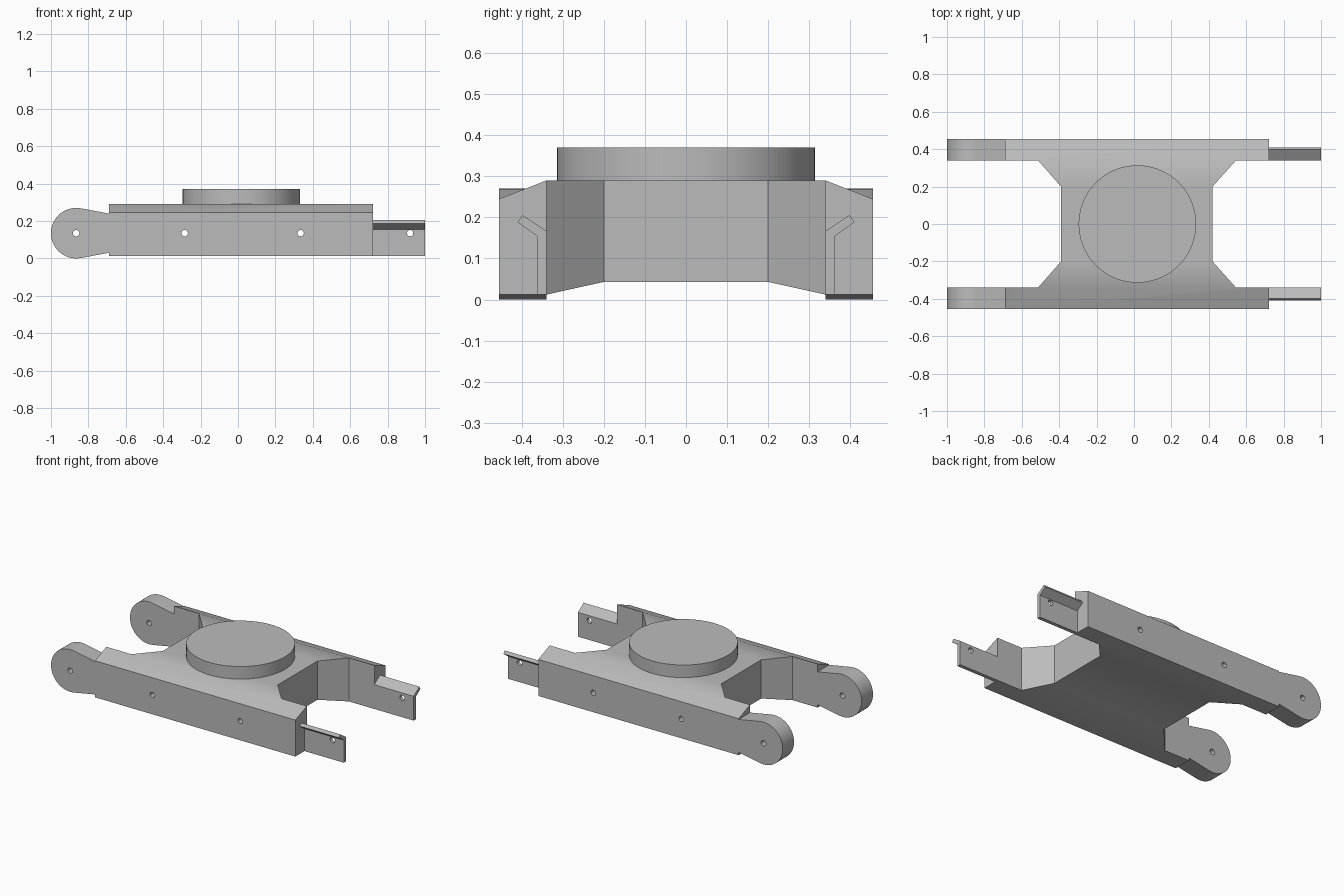
import bpy, bmesh, math
from mathutils import Vector

cube = bpy.data.objects.get("Cube")
if cube:
    bpy.data.objects.remove(cube, do_unlink=True)

grey = bpy.data.materials.new("plain grey")
grey.use_nodes = True
grey.diffuse_color = (0.5, 0.5, 0.5, 1)
grey.node_tree.nodes["Principled BSDF"].inputs["Base Color"].default_value = (0.5, 0.5, 0.5, 1)

MAP = {
    "X": lambda a, b, d: Vector((d, a, b)),
    "Y": lambda a, b, d: Vector((a, d, b)),
    "Z": lambda a, b, d: Vector((a, b, d)),
}


def prism(name, outline, axis, start, end):
    """Extrude a 2D outline along an axis from start to end."""
    bm = bmesh.new()
    face = bm.faces.new([bm.verts.new(MAP[axis](a, b, start)) for a, b in outline])
    grown = bmesh.ops.extrude_face_region(bm, geom=[face])["geom"]
    bmesh.ops.translate(bm, verts=[v for v in grown if isinstance(v, bmesh.types.BMVert)],
                        vec=MAP[axis](0, 0, end - start))
    bmesh.ops.recalc_face_normals(bm, faces=bm.faces)
    mesh = bpy.data.meshes.new(name)
    bm.to_mesh(mesh)
    bm.free()
    mesh.materials.append(grey)
    obj = bpy.data.objects.new(name, mesh)
    bpy.context.collection.objects.link(obj)
    return obj


def arc(cx, cy, r, first, last, steps):
    angles = [math.radians(first + (last - first) * i / steps) for i in range(steps + 1)]
    return [(cx + r * math.cos(t), cy + r * math.sin(t)) for t in angles]


def circle(cx, cy, r, steps):
    return arc(cx, cy, r, 0, 360, steps)[:-1]


def select(obj):
    bpy.ops.object.select_all(action="DESELECT")
    obj.select_set(True)
    bpy.context.view_layer.objects.active = obj


def cut(obj, cutter):
    """Subtract the cutter from the part, then discard it."""
    mod = obj.modifiers.new("cut", "BOOLEAN")
    mod.operation = "DIFFERENCE"
    mod.solver = "EXACT"
    mod.object = cutter
    select(obj)
    bpy.ops.object.modifier_apply(modifier=mod.name)
    bpy.data.objects.remove(cutter, do_unlink=True)


def drill(obj, x):
    cut(obj, prism("hole_cutter", circle(x, HOLE_Z, 0.017, 20), "Y", -0.6, 0.6))


INNER, OUTER, HOLE_Z = 0.34, 0.455, 0.135
BACK, FRONT = -0.69, 0.723

# Main body: sloped cross-section, notched at both ends into an H shape
half = [(0.2, 0.043), (INNER, 0.012), (OUTER, 0.012), (OUTER, 0.245), (INNER, 0.29), (0.2, 0.29)]
body = prism("body", half + [(-y, z) for y, z in reversed(half)], "X", BACK, FRONT)
for waist, flare, beyond in ((0.42, 0.545, 0.9), (-0.39, -0.513, -0.9)):
    side = [(waist, 0.2), (flare, INNER), (beyond, INNER)]
    cut(body, prism("notch_cutter", side + [(x, -y) for x, y in reversed(side)], "Z", -0.2, 0.6))
for x in (-0.285, 0.335):
    drill(body, x)
parts = [body]

# Round turntable on top
parts.append(prism("turntable", circle(0.018, 0, 0.314, 72), "Z", 0.285, 0.37))

# Rounded lugs on one end and lipped tabs on the other
lug_outline = [(BACK, 0.24)] + arc(-0.865, HOLE_Z, 0.135, 79.5, 280.5, 36) + [(BACK, 0.03)]
tab_outline = [(INNER, 0.012), (0.363, 0.012), (0.363, 0.155),
               (0.41, 0.188), (0.398, 0.206), (INNER, 0.167)]
for label, s in (("front", -1), ("rear", 1)):
    lug = prism(label + "_lug", lug_outline, "Y", s * INNER, s * OUTER)
    drill(lug, -0.865)
    tab = prism(label + "_tab", [(s * y, z) for y, z in tab_outline], "X", FRONT, 1.0)
    drill(tab, 0.92)
    parts += [lug, tab]

for obj in parts:
    select(obj)
    bpy.ops.object.shade_smooth_by_angle(angle=math.radians(30))
